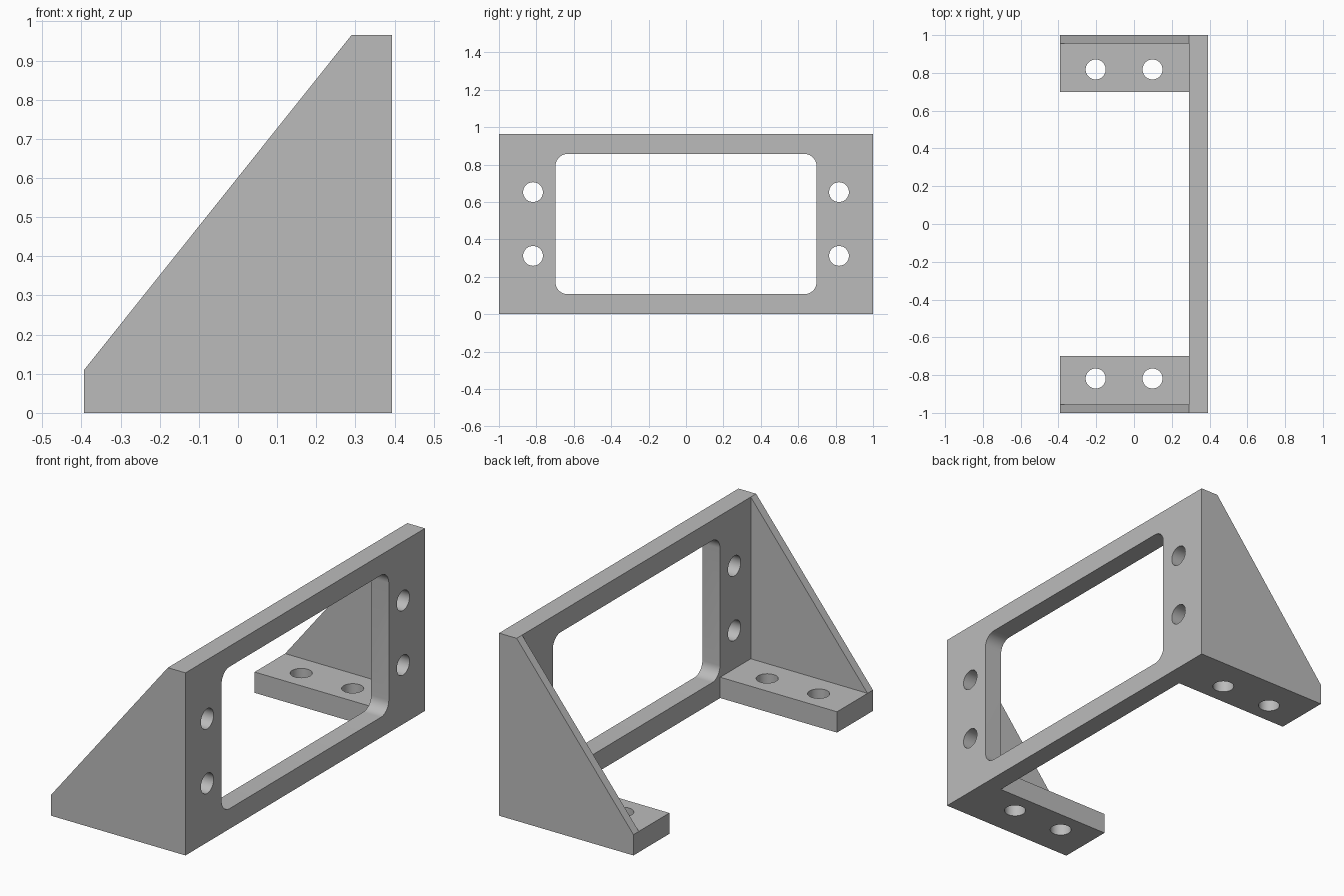
import bpy, bmesh, math
from mathutils import Vector

cube = bpy.data.objects.get("Cube")
if cube:
    bpy.data.objects.remove(cube, do_unlink=True)

# Main dimensions
HALF_X, HALF_Y, HEIGHT = 0.393, 1.0, 0.965
PLATE_X = 0.29        # inner face of the upright frame
FOOT_Z = 0.11         # foot thickness
FOOT_Y = 0.70         # inner edge of each foot
GUSSET_Y = 0.955      # inner face of each side gusset
HOLE_R, HOLE_Y = 0.053, 0.818

grey = bpy.data.materials.new("plain grey")
grey.use_nodes = True
grey.diffuse_color = (0.5, 0.5, 0.5, 1)
grey.node_tree.nodes["Principled BSDF"].inputs["Base Color"].default_value = (0.5, 0.5, 0.5, 1)

# How a profile point (u, v) at depth d lies in space for each extrusion axis
PLACE = {
    "x": lambda u, v, d: Vector((d, u, v)),
    "y": lambda u, v, d: Vector((u, d, v)),
    "z": lambda u, v, d: Vector((u, v, d)),
}


def prism(name, profiles, axis, start, end):
    """Extrude one or more closed profiles along an axis."""
    bm = bmesh.new()
    place = PLACE[axis]
    for profile in profiles:
        face = bm.faces.new([bm.verts.new(place(u, v, start)) for u, v in profile])
        grown = bmesh.ops.extrude_face_region(bm, geom=[face])["geom"]
        bmesh.ops.translate(bm, vec=place(0, 0, end - start),
                            verts=[g for g in grown if isinstance(g, bmesh.types.BMVert)])
    bmesh.ops.recalc_face_normals(bm, faces=bm.faces)
    mesh = bpy.data.meshes.new(name)
    bm.to_mesh(mesh)
    bm.free()
    mesh.materials.append(grey)
    obj = bpy.data.objects.new(name, mesh)
    bpy.context.collection.objects.link(obj)
    return obj


def rect(u0, u1, v0, v1):
    return [(u0, v0), (u1, v0), (u1, v1), (u0, v1)]


def arc(cu, cv, r, a0, a1, steps):
    angles = [math.radians(a0 + (a1 - a0) * i / steps) for i in range(steps + 1)]
    return [(cu + r * math.cos(a), cv + r * math.sin(a)) for a in angles]


def circle(cu, cv):
    return arc(cu, cv, HOLE_R, 0, 360, 40)[:-1]


def rounded_rect(u0, u1, v0, v1, r):
    corners = [(u1 - r, v1 - r), (u0 + r, v1 - r), (u0 + r, v0 + r), (u1 - r, v0 + r)]
    return [p for i, (cu, cv) in enumerate(corners)
            for p in arc(cu, cv, r, 90 * i, 90 * i + 90, 10)]


def cut(obj, cutter):
    """Subtract the cutter, remove it, then smooth the round walls."""
    mod = obj.modifiers.new("cut", "BOOLEAN")
    mod.operation, mod.solver, mod.object = "DIFFERENCE", "EXACT", cutter
    bpy.ops.object.select_all(action="DESELECT")
    obj.select_set(True)
    bpy.context.view_layer.objects.active = obj
    bpy.ops.object.modifier_apply(modifier=mod.name)
    bpy.data.objects.remove(cutter, do_unlink=True)
    bpy.ops.object.shade_smooth_by_angle(angle=math.radians(30))


# Upright frame with a rounded window and four bolt holes
frame = prism("upright_frame", [rect(-HALF_Y, HALF_Y, 0, HEIGHT)], "x", PLATE_X, HALF_X)
openings = [rounded_rect(-0.698, 0.698, 0.107, 0.857, 0.065)]
openings += [circle(s * HOLE_Y, z) for s in (-1, 1) for z in (0.312, 0.653)]
cut(frame, prism("frame_cutter", openings, "x", PLATE_X - 0.1, HALF_X + 0.1))

for side, s in (("front", -1), ("back", 1)):
    # Foot with two bolt holes
    foot = prism(side + "_foot", [rect(-HALF_X, PLATE_X, s * FOOT_Y, s * HALF_Y)],
                 "z", 0, FOOT_Z)
    holes = [circle(x, s * HOLE_Y) for x in (-0.203, 0.098)]
    cut(foot, prism("foot_cutter", holes, "z", -0.1, FOOT_Z + 0.1))

    # Triangular side gusset standing on the foot
    prism(side + "_gusset",
          [[(-HALF_X, FOOT_Z), (PLATE_X, FOOT_Z), (PLATE_X, HEIGHT)]],
          "y", s * GUSSET_Y, s * HALF_Y)
